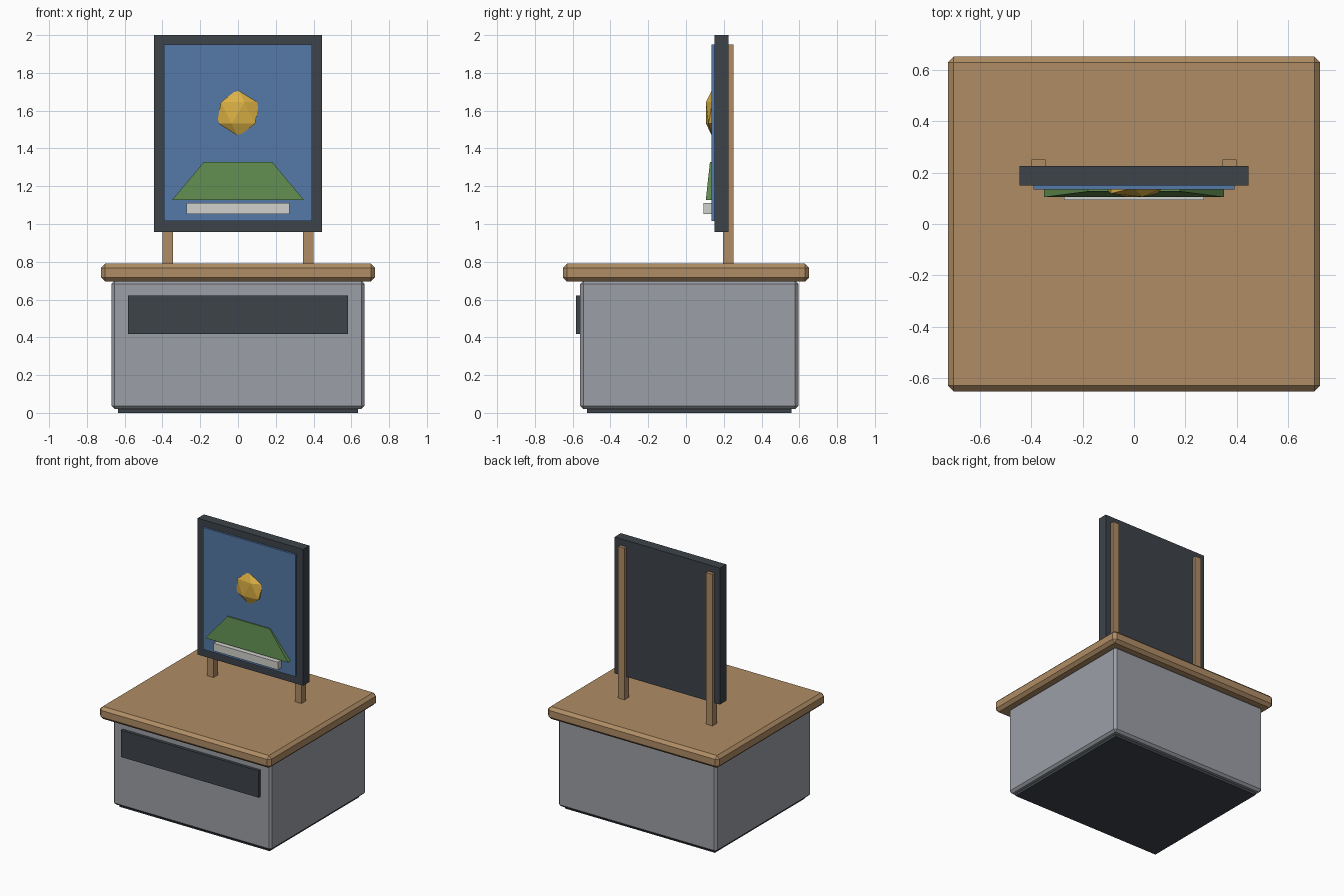
import bpy, bmesh, math
from mathutils import Matrix

if "Cube" in bpy.data.objects:
    bpy.data.objects.remove(bpy.data.objects["Cube"])


def material(name, rgb):
    m = bpy.data.materials.new(name)
    m.diffuse_color = (*rgb, 1)
    m.use_nodes = True
    m.node_tree.nodes["Principled BSDF"].inputs["Base Color"].default_value = m.diffuse_color
    return m


WOOD = material("wood", (0.43, 0.265, 0.13))
GREY = material("grey_paint", (0.33, 0.345, 0.38))
DARK = material("charcoal", (0.047, 0.057, 0.068))
BLUE = material("sky_blue", (0.09, 0.19, 0.385))
GREEN = material("hill_green", (0.112, 0.255, 0.077))
GOLD = material("gold", (0.72, 0.44, 0.058))
WHITE = material("off_white", (0.64, 0.645, 0.615))


def finish(name, bm, mat):
    mesh = bpy.data.meshes.new(name)
    bm.to_mesh(mesh)
    bm.free()
    mesh.materials.append(mat)
    ob = bpy.data.objects.new(name, mesh)
    bpy.context.collection.objects.link(ob)
    return ob


def box(name, mat, x, y, z, bevel=0):
    """Box from (min, max) ranges, with an optional chamfer."""
    bm = bmesh.new()
    size = [r[1] - r[0] for r in (x, y, z)]
    mid = [(r[1] + r[0]) / 2 for r in (x, y, z)]
    bmesh.ops.create_cube(bm, size=1, matrix=Matrix.Translation(mid) @ Matrix.Diagonal((*size, 1)))
    ob = finish(name, bm, mat)
    if bevel:
        mod = ob.modifiers.new("chamfer", "BEVEL")
        mod.width = bevel
        mod.segments = 1
    return ob


# Counter: plinth, chamfered body, worktop and dark front panel
box("plinth", DARK, (-0.635, 0.635), (-0.525, 0.558), (0, 0.05))
box("cabinet_body", GREY, (-0.67, 0.67), (-0.56, 0.595), (0.02, 0.70), 0.017)
box("worktop", WOOD, (-0.725, 0.725), (-0.652, 0.652), (0.695, 0.79), 0.022)
box("front_panel", DARK, (-0.582, 0.582), (-0.583, -0.55), (0.417, 0.622))

# Sign: two rear posts, frame and raised picture panel
for side, label in ((-1, "left"), (1, "right")):
    xs = sorted((side * 0.345, side * 0.40))
    box(label + "_post", WOOD, xs, (0.197, 0.251), (0.77, 1.95))
box("sign_frame", DARK, (-0.446, 0.446), (0.15, 0.226), (0.957, 2.0))
box("picture_panel", BLUE, (-0.391, 0.391), (0.135, 0.16), (1.017, 1.95))
box("caption_bar", WHITE, (-0.272, 0.272), (0.093, 0.14), (1.053, 1.112))

# Hill: flattened four-sided frustum
bm = bmesh.new()
bmesh.ops.create_cone(
    bm, cap_ends=True, segments=4, radius1=0.35 * math.sqrt(2), radius2=0.18 * math.sqrt(2),
    depth=0.203, matrix=Matrix.Translation((0, 0.15, 1.2275)) @ Matrix.Diagonal((1, 0.129, 1, 1))
    @ Matrix.Rotation(math.pi / 4, 4, "Z"))
finish("hill", bm, GREEN)

# Sun: faceted ball squashed against the panel
bm = bmesh.new()
bmesh.ops.create_icosphere(
    bm, subdivisions=1, radius=1,
    matrix=Matrix.Translation((0, 0.14, 1.588)) @ Matrix.Diagonal((0.125, 0.04, 0.127, 1)))
finish("sun", bm, GOLD)
